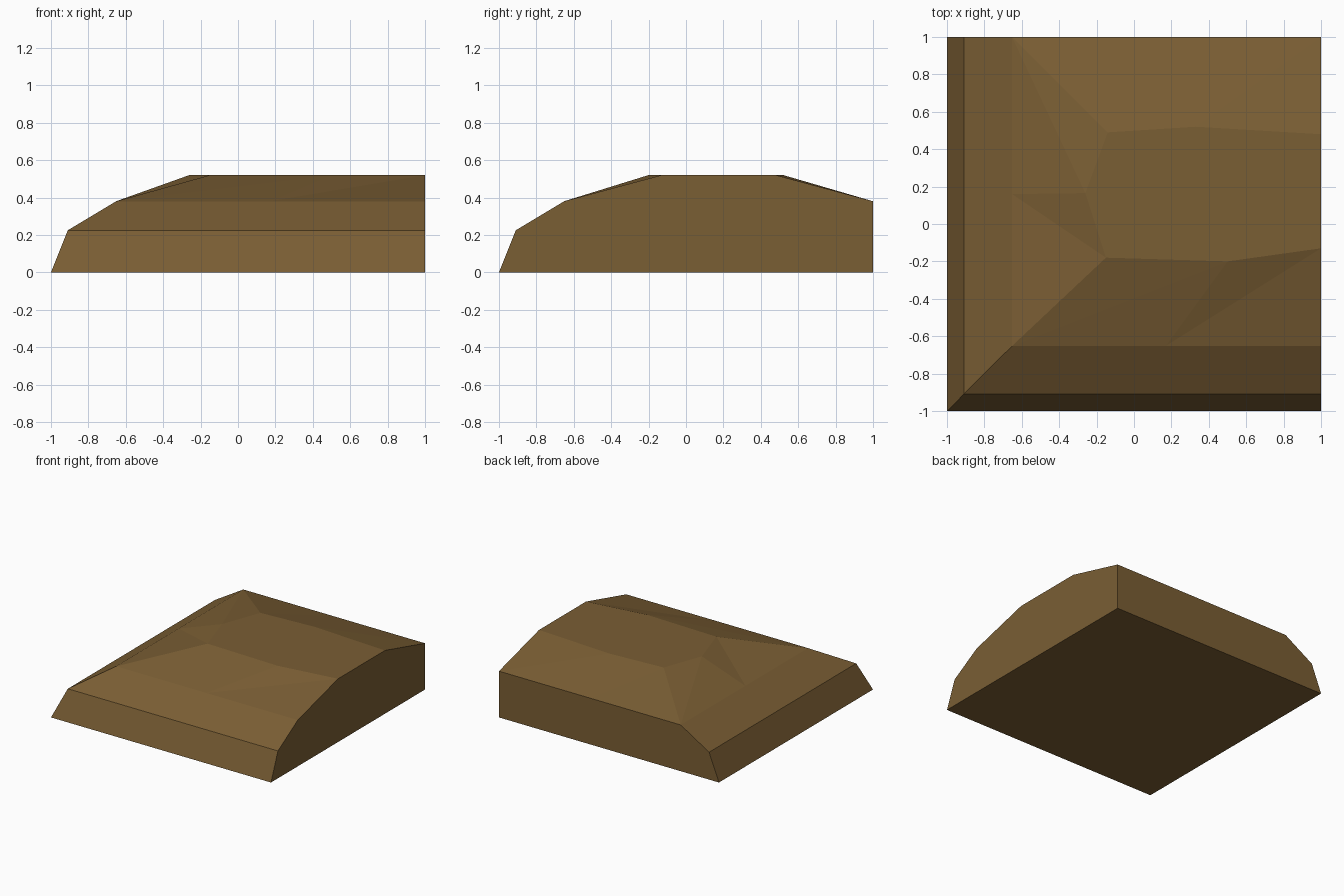
import bpy, bmesh

if "Cube" in bpy.data.objects:
    bpy.data.objects.remove(bpy.data.objects["Cube"])

earth = bpy.data.materials.new("earth_brown")
earth.diffuse_color = (0.195, 0.112, 0.034, 1)
earth.use_nodes = True
earth.node_tree.nodes["Principled BSDF"].inputs["Base Color"].default_value = earth.diffuse_color

bm = bmesh.new()

def face(*pts):
    bm.faces.new([bm.verts.new(p) for p in pts])

# Rising L-shaped bands round the left and front sides: (distance out, height)
levels = [(1, 0), (0.91, 0.225), (0.652, 0.38)]

def path(d, z):
    return [(-d, 1, z), (-d, -d, z), (1, -d, z)]

for low, high in zip(levels, levels[1:]):
    a, b = path(*low), path(*high)
    for i in range(2):
        face(a[i], a[i + 1], b[i + 1], b[i])

# Upper slope between the shoulder and the uneven flat top
H, S, D = 0.52, 0.38, 0.652
top = [(x, y, H) for x, y in [(-0.14, 0.49), (-0.26, 0.165), (-0.15, -0.18), (0.5, -0.2),
                              (1, -0.13), (1, 0.48), (0.33, 0.52)]]
shoulder = [(x, y, S) for x, y in [(-D, 1), (-D, 0.16), (-D, -D), (0.17, -D),
                                   (1, -D), (1, 1), (0.17, 1)]]
for i in range(7):
    if i != 4:  # the right side is a cut wall, added below
        j = (i + 1) % 7
        face(shoulder[i], shoulder[j], top[j])
        face(shoulder[i], top[j], top[i])
face(*top)

# Cut walls at the back and right, and the underside
face(*[(-d, 1, z) for d, z in levels], (1, 1, S), (1, 1, 0))
face(*[(1, -d, z) for d, z in levels], top[4], top[5], (1, 1, S), (1, 1, 0))
face((-1, -1, 0), (-1, 1, 0), (1, 1, 0), (1, -1, 0))

bmesh.ops.remove_doubles(bm, verts=bm.verts, dist=0.0005)
bmesh.ops.recalc_face_normals(bm, faces=bm.faces)
mesh = bpy.data.meshes.new("hill_corner")
bm.to_mesh(mesh)
bm.free()
mesh.materials.append(earth)
hill = bpy.data.objects.new("hill_corner", mesh)
bpy.context.collection.objects.link(hill)
